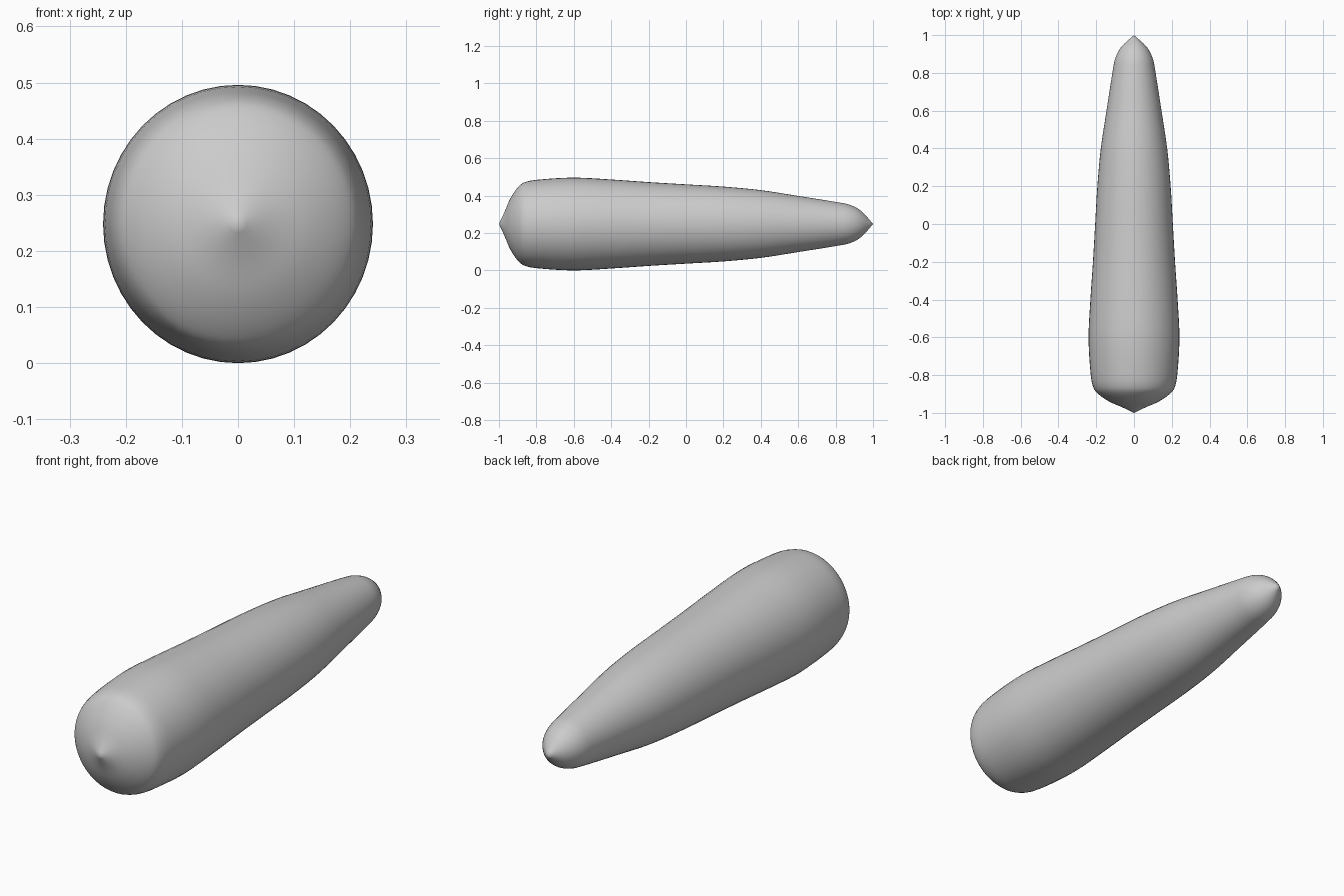
import bpy, bmesh, math
from mathutils import Vector

cube = bpy.data.objects.get("Cube")
if cube:
    bpy.data.objects.remove(cube, do_unlink=True)

SEGMENTS = 48
STEPS = 4
WIDTH_RATIO = 0.97
CENTRE_Z = 0.248

# Half height of the body along its length, from blunt front to narrow back
PROFILE = [
    (-1, 0), (-0.97, 0.065), (-0.94, 0.135), (-0.9, 0.195), (-0.86, 0.224),
    (-0.78, 0.238), (-0.6, 0.248), (-0.4, 0.238), (-0.2, 0.224), (0, 0.212),
    (0.2, 0.2), (0.4, 0.181), (0.6, 0.15), (0.8, 0.118), (0.88, 0.101),
    (0.94, 0.067), (1, 0),
]


def smooth_profile(points):
    """Round the profile with a Catmull-Rom curve through its points."""
    p = [Vector(q) for q in points]
    p = [2 * p[0] - p[1]] + p + [2 * p[-1] - p[-2]]
    result = []
    for a, b, c, d in zip(p, p[1:], p[2:], p[3:]):
        for i in range(STEPS):
            t = i / STEPS
            result.append(0.5 * (2 * b + (c - a) * t
                                 + (2 * a - 5 * b + 4 * c - d) * t ** 2
                                 + (3 * b - a - 3 * c + d) * t ** 3))
    result.append(p[-2])
    return result


# Grey material
grey = bpy.data.materials.new("grey")
grey.use_nodes = True
colour = (0.6, 0.6, 0.6, 1)
grey.diffuse_color = colour
grey.node_tree.nodes["Principled BSDF"].inputs["Base Color"].default_value = colour

# Body: slightly oval rings, closed by a point at each end
bm = bmesh.new()
curve = smooth_profile(PROFILE)
front_tip = bm.verts.new((0, curve[0].x, CENTRE_Z))
back_tip = bm.verts.new((0, curve[-1].x, CENTRE_Z))
rings = []
for y, r in curve[1:-1]:
    angles = [math.tau * i / SEGMENTS for i in range(SEGMENTS)]
    rings.append([bm.verts.new((r * WIDTH_RATIO * math.cos(a), y,
                                CENTRE_Z + r * math.sin(a))) for a in angles])
for i in range(SEGMENTS):
    j = (i + 1) % SEGMENTS
    bm.faces.new((front_tip, rings[0][i], rings[0][j]))
    bm.faces.new((back_tip, rings[-1][j], rings[-1][i]))
    for near, far in zip(rings, rings[1:]):
        bm.faces.new((near[i], far[i], far[j], near[j]))
bmesh.ops.recalc_face_normals(bm, faces=bm.faces)
for face in bm.faces:
    face.smooth = True

mesh = bpy.data.meshes.new("tapered_body")
bm.to_mesh(mesh)
bm.free()
mesh.materials.append(grey)
body = bpy.data.objects.new("tapered_body", mesh)
bpy.context.collection.objects.link(body)
